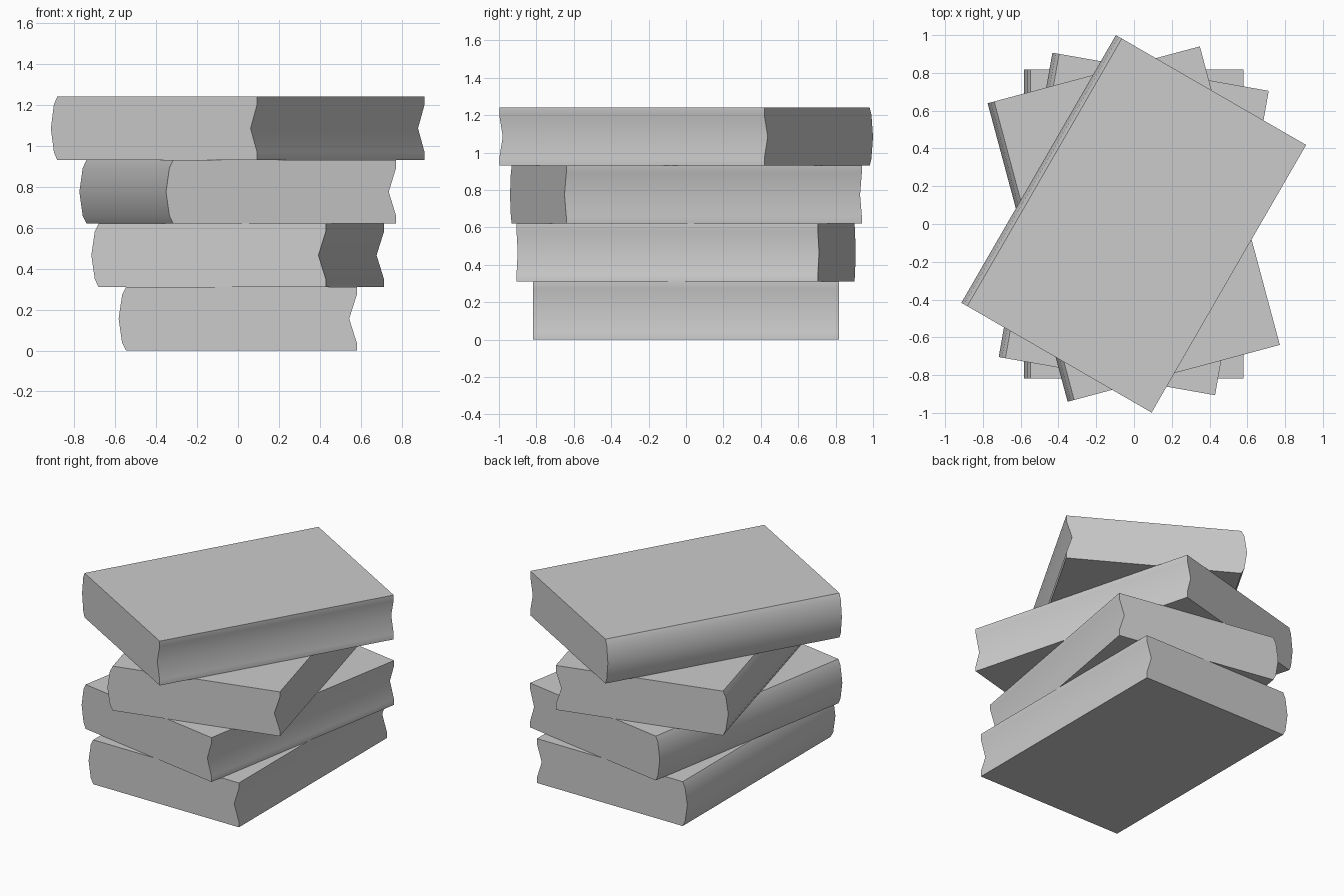
import bpy, bmesh
from math import radians

if "Cube" in bpy.data.objects:
    bpy.data.objects.remove(bpy.data.objects["Cube"])

T = 0.31        # book thickness
HALF_L = 0.818  # half of the book height along y

# Book cross-section (x, z): rounded spine on the left, hollow fore edge on the right
PROFILE = [
    (-0.547, 0), (0.58, 0), (0.58, 0.038), (0.543, T / 2), (0.58, T - 0.038),
    (0.58, T), (-0.547, T), (-0.566, T - 0.038), (-0.583, T / 2), (-0.566, 0.038),
]


def book(name, level, angle):
    bm = bmesh.new()
    end = bm.faces.new([bm.verts.new((x, -HALF_L, z)) for x, z in PROFILE])
    ext = bmesh.ops.extrude_face_region(bm, geom=[end], use_keep_orig=True)
    moved = [g for g in ext["geom"] if isinstance(g, bmesh.types.BMVert)]
    bmesh.ops.translate(bm, verts=moved, vec=(0, 2 * HALF_L, 0))
    bmesh.ops.recalc_face_normals(bm, faces=bm.faces)
    mesh = bpy.data.meshes.new(name)
    bm.to_mesh(mesh)
    bm.free()
    ob = bpy.data.objects.new(name, mesh)
    bpy.context.collection.objects.link(ob)
    ob.location.z = level * T
    ob.rotation_euler.z = radians(angle)
    # soft spine and fore edge, crisp covers
    bpy.ops.object.select_all(action='DESELECT')
    ob.select_set(True)
    bpy.context.view_layer.objects.active = ob
    bpy.ops.object.shade_smooth_by_angle(angle=radians(40))


# Stack of four twisted books, bottom to top
for i, (name, angle) in enumerate([("bottom_book", 0), ("second_book", -10),
                                   ("third_book", 15), ("top_book", -30)]):
    book(name, i, angle)
